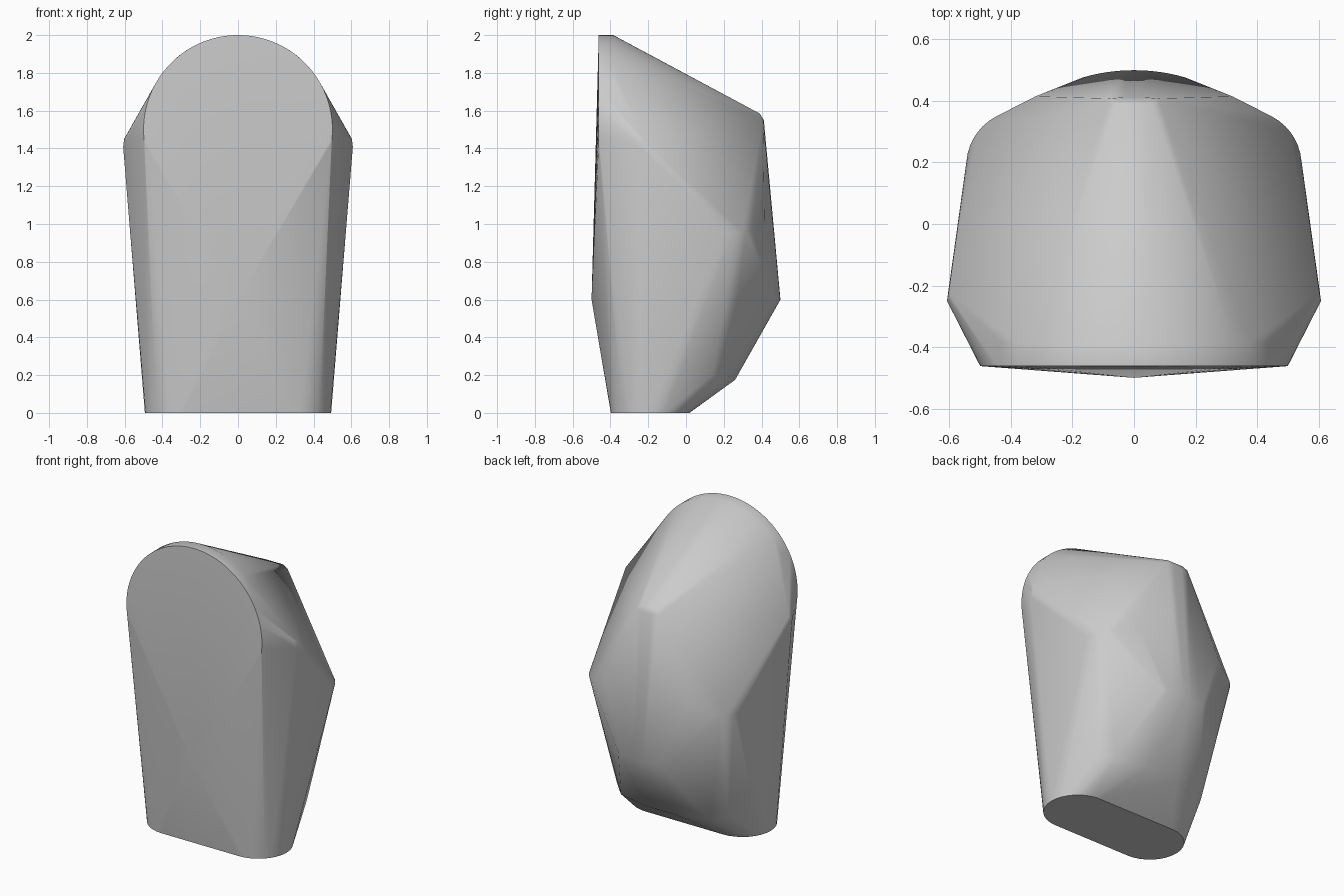
import bpy, bmesh
from math import cos, sin, pi, radians

cube = bpy.data.objects.get("Cube")
if cube:
    bpy.data.objects.remove(cube, do_unlink=True)

grey = bpy.data.materials.new("plain_grey")
grey.use_nodes = True
colour = (0.6, 0.6, 0.6, 1)
grey.diffuse_color = colour
grey.node_tree.nodes["Principled BSDF"].inputs["Base Color"].default_value = colour

points = []


def arc(cx, cy, radius, start, end, steps):
    """Points on a flat arc, angles in degrees."""
    for i in range(steps + 1):
        a = radians(start + (end - start) * i / steps)
        yield cx + radius * cos(a), cy + radius * sin(a)


def mirrored(x, y, z):
    points.extend([(x, y, z), (-x, y, z)])


# Stadium-shaped foot
for x, y in arc(0.285, -0.19, 0.208, -90, 90, 16):
    mirrored(x, y, 0)

# Round-topped front plate, with a short rim behind its crown
for x, z in arc(0, 1.5, 0.5, -8, 90, 32):
    mirrored(x, -0.462, z)
for x, z in arc(0, 1.5, 0.5, 25, 90, 24):
    mirrored(x, -0.385, z)

# Shallow bulge low on the front
points.append((0, -0.5, 0.6))

# Shoulder corners
for p in [(0.608, -0.25, 1.41), (0.603, -0.225, 1.45), (0.59, -0.26, 1.47)]:
    mirrored(*p)

# Rounded rear hip corners
for x, y in arc(0.365, 0.19, 0.18, 5, 70, 8):
    mirrored(x, y, 0.95 + 0.1 * (y - 0.2))
mirrored(0.32, 0.415, 1.02)

# Upper rear knob
for p in [(0.06, 0.39, 1.585), (0.08, 0.408, 1.555), (0.03, 0.412, 1.55)]:
    mirrored(*p)

# Curved rear belly
for x, y in arc(0, -0.1, 0.6, 74, 90, 6):
    mirrored(x, y, 0.6)

# Lower rear edge
for p in [(0.12, 0.26, 0.175), (0.33, 0.215, 0.18), (0.41, 0.14, 0.2)]:
    mirrored(*p)

# Wrap all the sections in one taut skin
bm = bmesh.new()
for p in points:
    bm.verts.new(p)
bmesh.ops.remove_doubles(bm, verts=bm.verts, dist=0.002)
hull = bmesh.ops.convex_hull(bm, input=bm.verts, use_existing_faces=False)
loose = {v for v in hull["geom_interior"] + hull["geom_unused"]
         if isinstance(v, bmesh.types.BMVert)}
bmesh.ops.delete(bm, geom=list(loose), context="VERTS")
bmesh.ops.dissolve_limit(bm, angle_limit=radians(0.5), verts=bm.verts, edges=bm.edges)
bmesh.ops.recalc_face_normals(bm, faces=bm.faces)

mesh = bpy.data.meshes.new("body")
bm.to_mesh(mesh)
bm.free()
mesh.materials.append(grey)
body = bpy.data.objects.new("body", mesh)
bpy.context.collection.objects.link(body)
bpy.context.view_layer.objects.active = body
body.select_set(True)
bpy.ops.object.shade_smooth_by_angle(angle=radians(35))
